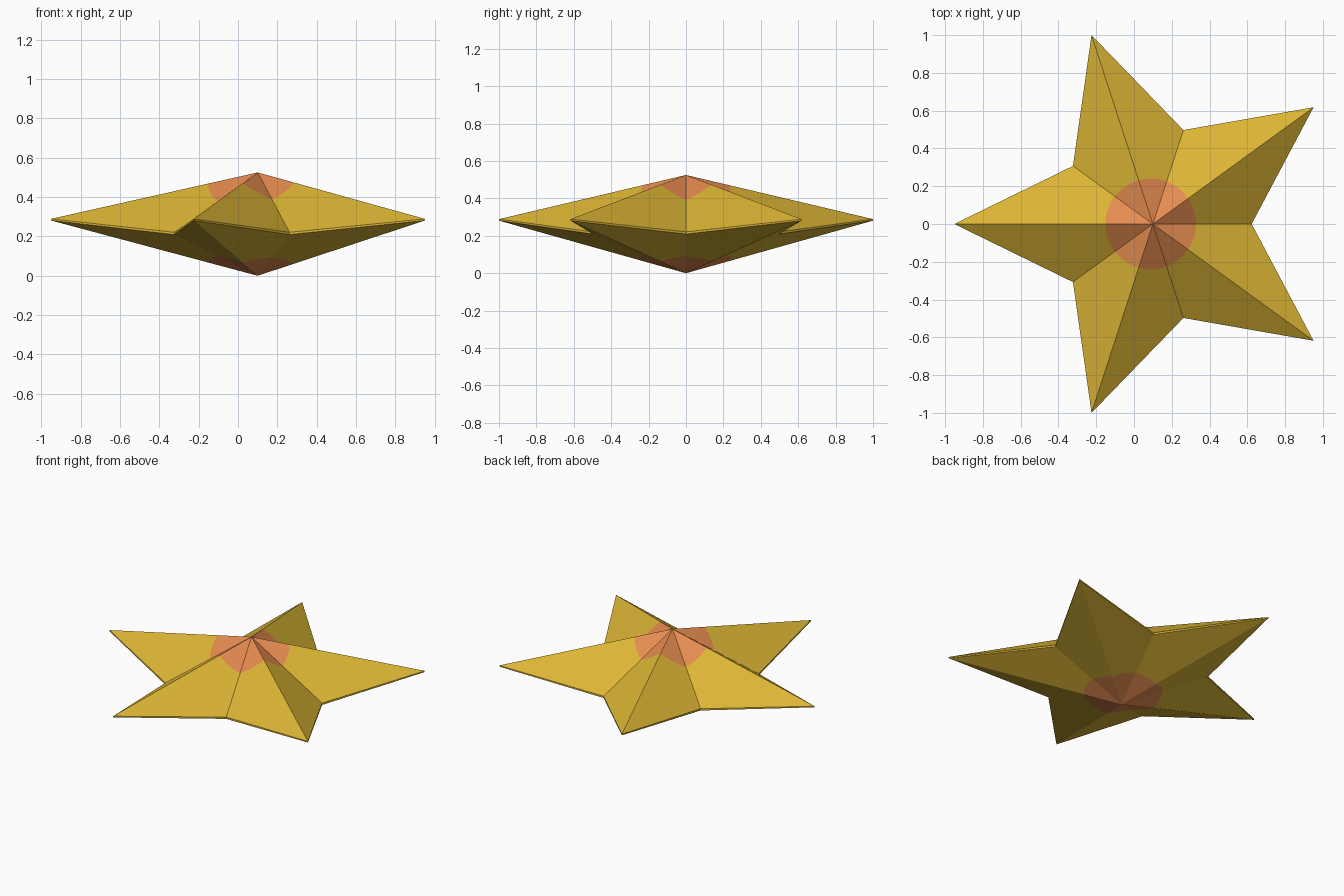
import bpy, bmesh, math
from mathutils import Vector

if "Cube" in bpy.data.objects:
    bpy.data.objects.remove(bpy.data.objects["Cube"])

CX = 0.1                       # star centre in x
R_TIP, R_IN = 1.0515, 0.523    # radii of arm tips and inner notches
STEPS = 6                      # patch outline steps per facet


def material(name, rgb):
    m = bpy.data.materials.new(name)
    lin = [((c / 255 + 0.055) / 1.055) ** 2.4 for c in rgb]
    m.diffuse_color = (*lin, 1)
    m.use_nodes = True
    m.node_tree.nodes["Principled BSDF"].inputs["Base Color"].default_value = m.diffuse_color
    return m


def ring(z_tip, z_in):
    # ten corners, notch first then tip, alternating
    pts = []
    for i in range(10):
        a = math.radians(36 * i)
        r, z = (R_TIP, z_tip) if i % 2 else (R_IN, z_in)
        pts.append(Vector((CX + r * math.cos(a), r * math.sin(a), z)))
    return pts


def patch_point(apex, p, q, a):
    # point on facet (apex, p, q) at plan angle a on the round patch outline
    r = 0.24 - 0.012 * math.cos(a)
    x, y = r * math.cos(a), r * math.sin(a)
    u, v = p - apex, q - apex
    d = u.x * v.y - u.y * v.x
    return apex + u * ((x * v.y - y * v.x) / d) + v * ((u.x * y - u.y * x) / d)


def half(bm, apex, corners, up):
    # faceted half of the star with a coloured patch round its apex
    n = 10 * STEPS
    top = bm.verts.new(apex)
    edge = [bm.verts.new(c) for c in corners]
    mid = []
    for k in range(n):
        i = k // STEPS
        a = math.radians(36 * k / STEPS)
        mid.append(bm.verts.new(patch_point(apex, corners[i], corners[(i + 1) % 10], a)))

    def face(vs, mat):
        bm.faces.new(vs if up else vs[::-1]).material_index = mat

    for k in range(n):
        face([top, mid[k], mid[(k + 1) % n]], 1)
    for i in range(10):
        inner = [mid[(i * STEPS + j) % n] for j in range(STEPS + 1)]
        face([edge[i], edge[(i + 1) % 10]] + inner[::-1], 0)
    return edge


bm = bmesh.new()
upper = half(bm, Vector((CX, 0, 0.525)), ring(0.289, 0.221), True)
lower = half(bm, Vector((CX, 0, 0.0)), ring(0.281, 0.209), False)
# thin rim between the halves
for i in range(10):
    j = (i + 1) % 10
    bm.faces.new([lower[i], lower[j], upper[j], upper[i]])

mesh = bpy.data.meshes.new("star")
bm.to_mesh(mesh)
bm.free()
mesh.materials.append(material("gold", (220, 181, 53)))
mesh.materials.append(material("orange", (228, 139, 79)))
star = bpy.data.objects.new("star", mesh)
bpy.context.collection.objects.link(star)
